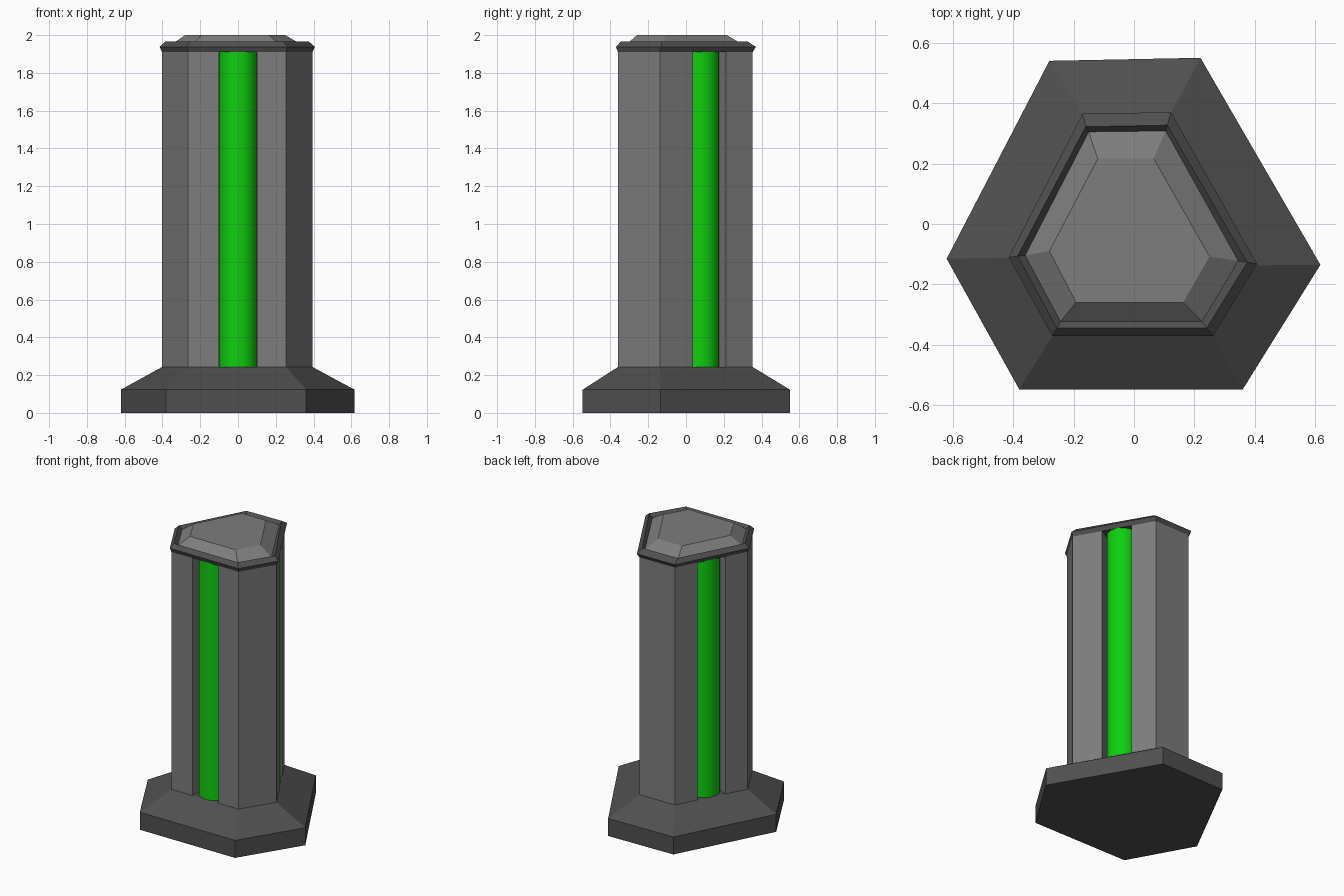
import bpy, bmesh
from mathutils import Vector

if "Cube" in bpy.data.objects:
    bpy.data.objects.remove(bpy.data.objects["Cube"])

# Hexagonal outlines, clockwise from back left
FOOT = [(-.28, .54), (.22, .55), (.617, -.135), (.36, -.547), (-.38, -.547), (-.62, -.115)]
SHAFT = [(-.16, .35), (.115, .353), (.394, -.137), (.255, -.36), (-.264, -.36), (-.402, -.11)]
RIM = [(-.17, .365), (.122, .37), (.407, -.132), (.262, -.371), (-.27, -.371), (-.415, -.11)]
LIP = [(-.16, .322), (.11, .327), (.375, -.127), (.24, -.345), (-.255, -.345), (-.385, -.106)]
VALLEY = [(-.15, .305), (.105, .308), (.345, -.122), (.225, -.323), (-.243, -.323), (-.36, -.104)]
TOP = [(-.12, .216), (.065, .217), (.25, -.108), (.163, -.259), (-.192, -.259), (-.28, -.09)]
R = .1  # tube radius, half the slot width
SLOTS = {1: .468, 3: .492, 5: .5}  # long side: position of its slot along it


def material(name, r, g, b):
    m = bpy.data.materials.new(name)
    m.diffuse_color = (r, g, b, 1)
    m.use_nodes = True
    m.node_tree.nodes["Principled BSDF"].inputs["Base Color"].default_value = m.diffuse_color
    return m


dark = material("dark_grey", .08, .08, .08)
grey = material("mid_grey", .205, .205, .205)
green = material("green_light", .005, .62, .005)


def loft(name, rings, mat):
    """Skin a stack of (outline, z) rings and close both ends."""
    bm = bmesh.new()
    loops = [[bm.verts.new((x, y, z)) for x, y in pts] for pts, z in rings]
    n = len(loops[0])
    for a, b in zip(loops, loops[1:]):
        for i in range(n):
            j = (i + 1) % n
            bm.faces.new((a[i], a[j], b[j], b[i]))
    bm.faces.new(loops[0])
    bm.faces.new(loops[-1])
    bmesh.ops.recalc_face_normals(bm, faces=bm.faces)
    me = bpy.data.meshes.new(name)
    bm.to_mesh(me)
    bm.free()
    me.materials.append(mat)
    ob = bpy.data.objects.new(name, me)
    bpy.context.collection.objects.link(ob)


# Foot, cap rim and raised cap plate
loft("base", [(FOOT, 0), (FOOT, .123), (SHAFT, .243)], dark)
loft("cap_rim", [(SHAFT, 1.91), (RIM, 1.938), (LIP, 1.966), (VALLEY, 1.945)], dark)
loft("cap_plate", [(VALLEY, 1.945), (TOP, 2.0)], grey)

# Column outline with a slot in each of the three long sides
outline, tubes = [], []
for i, p in enumerate(SHAFT):
    a, b = Vector(p), Vector(SHAFT[(i + 1) % 6])
    outline.append(tuple(a))
    if i in SLOTS:
        d = (b - a).normalized()
        deep = Vector((d.y, -d.x)) * R
        mid = a.lerp(b, SLOTS[i])
        s, e = mid - d * R, mid + d * R
        outline += [tuple(v) for v in (s, s + deep, e + deep, e)]
        tubes.append(mid + deep)
loft("column", [(outline, .243), (outline, 1.91)], grey)

# Glowing green tubes set in the slots
for k, c in enumerate(tubes):
    bpy.ops.mesh.primitive_cylinder_add(vertices=32, radius=R * .995, depth=1.667,
                                        location=(c.x, c.y, 1.0765))
    tube = bpy.context.object
    tube.name = f"light_tube_{k + 1}"
    tube.data.materials.append(green)
    bpy.ops.object.shade_smooth_by_angle()
